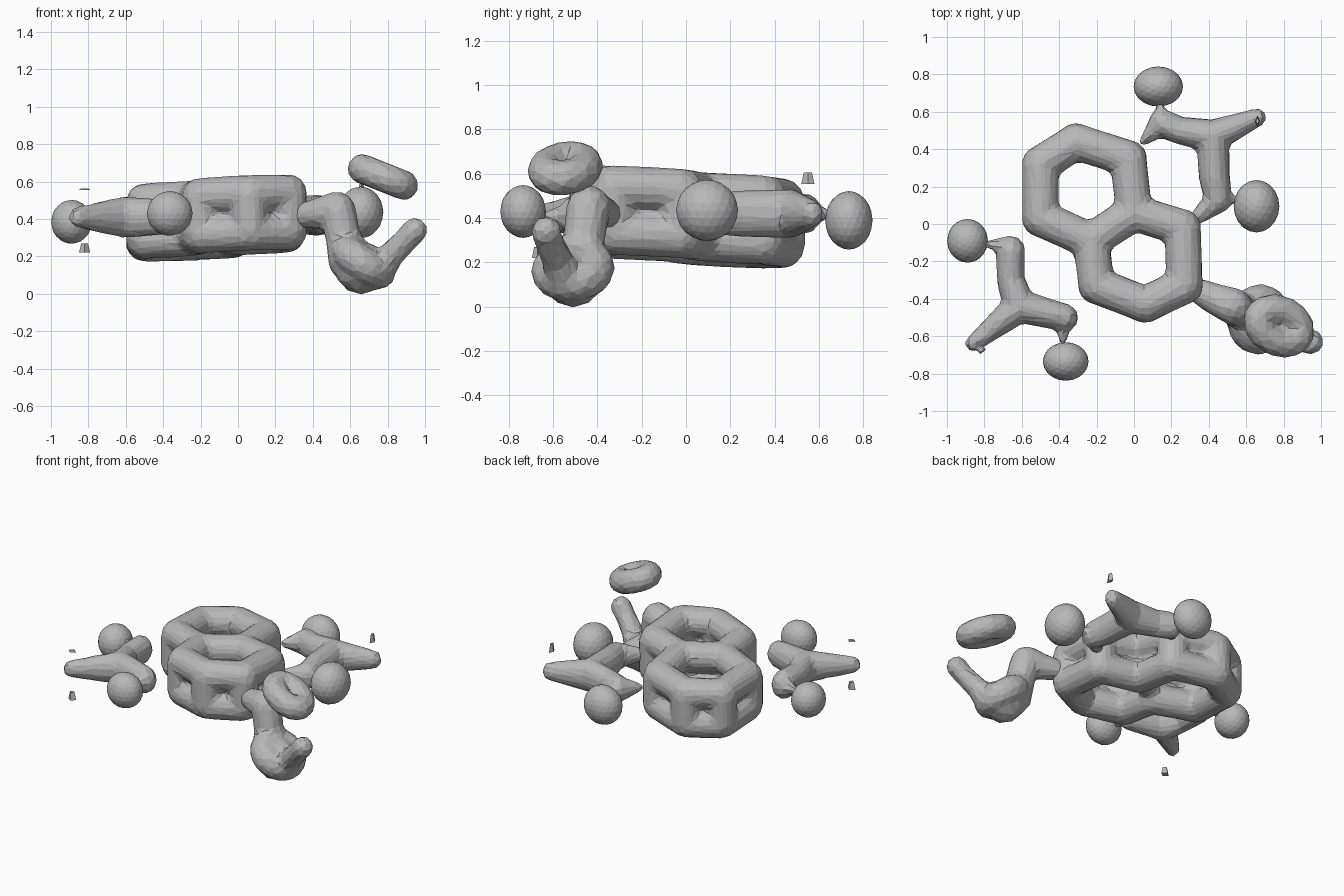
import bpy, bmesh
from math import pi
from mathutils import Vector, Matrix

cube = bpy.data.objects.get("Cube")
if cube:
    bpy.data.objects.remove(cube, do_unlink=True)

grey = bpy.data.materials.new("plain_grey")
grey.use_nodes = True
COLOUR = (0.48, 0.48, 0.48, 1)
grey.diffuse_color = COLOUR
grey.node_tree.nodes["Principled BSDF"].inputs["Base Color"].default_value = COLOUR


def ball(bm, centre, size, subdiv=2):
    """Add a sphere or ellipsoid; size is a radius or three radii."""
    size = Vector((size,) * 3) if isinstance(size, (int, float)) else Vector(size)
    matrix = Matrix.Translation(centre) @ Matrix.Diagonal(size.to_4d())
    bmesh.ops.create_icosphere(bm, subdivisions=subdiv, radius=1, matrix=matrix)


def tube(bm, a, ra, b, rb):
    """Add a tapered rod with round ends."""
    a, b = Vector(a), Vector(b)
    axis = b - a
    turn = axis.to_track_quat('Z', 'Y').to_matrix().to_4x4()
    bmesh.ops.create_cone(bm, cap_ends=True, segments=14, radius1=ra, radius2=rb,
                          depth=axis.length, matrix=Matrix.Translation((a + b) / 2) @ turn)
    ball(bm, a, ra)
    ball(bm, b, rb)


def chain(bm, points):
    """Join (x, y, z, radius) points by tapered rods."""
    for p, q in zip(points, points[1:]):
        tube(bm, p[:3], p[3], q[:3], q[3])


def ring(bm, centre, axis, long_way, radius, thick, stretch=1.0, steps=12):
    """Add a ring square to the axis, stretched along one direction."""
    n = Vector(axis).normalized()
    v = n.cross(Vector(long_way)).normalized()
    u = v.cross(n)
    pts = []
    for i in range(steps + 1):
        c = Matrix.Rotation(2 * pi * i / steps, 2) @ Vector((radius, 0))
        pts.append((*(Vector(centre) + u * c.x * stretch + v * c.y), thick))
    chain(bm, pts)


def finish(name, bm, blend=True):
    """Make the object; blending fuses the pieces into one faceted skin."""
    mesh = bpy.data.meshes.new(name)
    bm.to_mesh(mesh)
    bm.free()
    mesh.materials.append(grey)
    obj = bpy.data.objects.new(name, mesh)
    bpy.context.collection.objects.link(obj)
    if blend:
        remesh = obj.modifiers.new("fuse", 'REMESH')
        remesh.mode = 'VOXEL'
        remesh.voxel_size = 0.018
        soft = obj.modifiers.new("soften", 'SMOOTH')
        soft.factor = 0.5
        soft.iterations = 4
        facet = obj.modifiers.new("facet", 'DECIMATE')
        facet.ratio = 0.1
        bpy.ops.object.select_all(action='DESELECT')
        bpy.context.view_layer.objects.active = obj
        obj.select_set(True)
        bpy.ops.object.convert(target='MESH')
    for poly in obj.data.polygons:
        poly.use_smooth = False


# Core: two fused six-sided rings in two layers, tied by posts at the corners
left_ring = [(-0.31, 0.44), (-0.5, 0.32), (-0.5, 0.03), (-0.23, -0.09), (0, 0.06), (-0.03, 0.35)]
right_ring = [(0, 0.06), (0.26, -0.02), (0.27, -0.33), (0.06, -0.43), (-0.2, -0.33), (-0.23, -0.09)]
shared = set(left_ring) & set(right_ring)


def level(p, offset):
    return (p[0], p[1], 0.41 + 0.04 * p[0] - 0.05 * p[1] + offset)


core = bmesh.new()
for corners in (left_ring, right_ring):
    for p, q in zip(corners, corners[1:] + corners[:1]):
        for side in (-0.104, 0.104):
            # the middle bond of the lower layer is thin and recessed
            thin = side < 0 and {p, q} == shared
            r, h = (0.065, -0.08) if thin else (0.099, side)
            tube(core, level(p, h), r, level(q, h), r)
for p in set(left_ring + right_ring):
    post = 0.06 if p in shared else 0.1
    tube(core, level(p, -0.1), post, level(p, 0.1), post)
finish("fused_ring_core", core)

# Branched side groups, deeper than they are wide
right_paths = [
    [(0.05, 0.44, 0.025), (0.15, 0.54, 0.075), (0.24, 0.5, 0.075), (0.42, 0.47, 0.09), (0.66, 0.57, 0.05)],
    [(0.42, 0.47, 0.09), (0.43, 0.25, 0.085), (0.45, 0.13, 0.075), (0.32, 0.02, 0.035)],
    [(0.45, 0.13, 0.05), (0.55, 0.13, 0.02)],
    [(0.14, 0.55, 0.05), (0.14, 0.64, 0.02)],
]
left_paths = [
    [(-0.66, -0.14, 0.08), (-0.66, -0.3, 0.075), (-0.61, -0.44, 0.09), (-0.37, -0.5, 0.075)],
    [(-0.61, -0.44, 0.09), (-0.86, -0.64, 0.045)],
    [(-0.66, -0.11, 0.05), (-0.79, -0.11, 0.02)],
    [(-0.38, -0.52, 0.05), (-0.38, -0.63, 0.02)],
]
for name, paths, height in (("right_branch", right_paths, 0.42), ("left_branch", left_paths, 0.41)):
    bm = bmesh.new()
    for path in paths:
        chain(bm, [(x, y, 0, r) for x, y, r in path])
    bmesh.ops.transform(bm, verts=bm.verts,
                        matrix=Matrix.Translation((0, 0, height)) @ Matrix.Scale(1.25, 4, (0, 0, 1)))
    finish(name, bm)

# Round end balls
for name, centre, size in (
        ("back_ball", (0.13, 0.735, 0.39), (0.132, 0.107, 0.132)),
        ("right_ball", (0.655, 0.095, 0.435), (0.122, 0.14, 0.138)),
        ("left_ball", (-0.89, -0.09, 0.385), (0.109, 0.117, 0.117)),
        ("front_ball", (-0.365, -0.735, 0.43), (0.122, 0.103, 0.119))):
    bm = bmesh.new()
    ball(bm, centre, size, 3)
    finish(name, bm, blend=False)

# Tilted oval ring floating above the front corner
bm = bmesh.new()
ring(bm, (0.775, -0.545, 0.625), (0.4, 0, 1), (1, -0.45, -0.4), 0.085, 0.08, 1.5)
tube(bm, (0.73, -0.53, 0.62), 0.05, (0.82, -0.56, 0.58), 0.05)
finish("floating_ring", bm)

# Bowl below it, with a stem to the core and a horn
bm = bmesh.new()
ring(bm, (0.67, -0.51, 0.17), (0.55, -0.1, 0.8), (0, 1, 0), 0.1, 0.092)
ball(bm, (0.66, -0.51, 0.14), 0.145)
chain(bm, [(0.35, -0.36, 0.42, 0.07), (0.43, -0.4, 0.43, 0.085), (0.53, -0.44, 0.45, 0.1),
           (0.56, -0.46, 0.31, 0.095), (0.6, -0.48, 0.18, 0.12)])
chain(bm, [(0.74, -0.54, 0.12, 0.1), (0.82, -0.58, 0.21, 0.07), (0.91, -0.62, 0.3, 0.065),
           (0.945, -0.63, 0.34, 0.07)])
finish("bowl_and_stem", bm)

# Small loose chips near the tips of the branches
for name, centre, size in (
        ("upper_left_chip", (-0.82, -0.67, 0.56), (0.03, 0.025, 0.004)),
        ("lower_left_chip", (-0.82, -0.67, 0.245), (0.03, 0.025, 0.025)),
        ("right_chip", (0.66, 0.55, 0.58), (0.015, 0.03, 0.027))):
    bm = bmesh.new()
    bmesh.ops.create_cone(bm, cap_ends=True, segments=4, radius1=1, radius2=0.6, depth=2,
                          matrix=Matrix.Translation(centre) @ Matrix.Diagonal((*size, 1)))
    finish(name, bm, blend=False)
